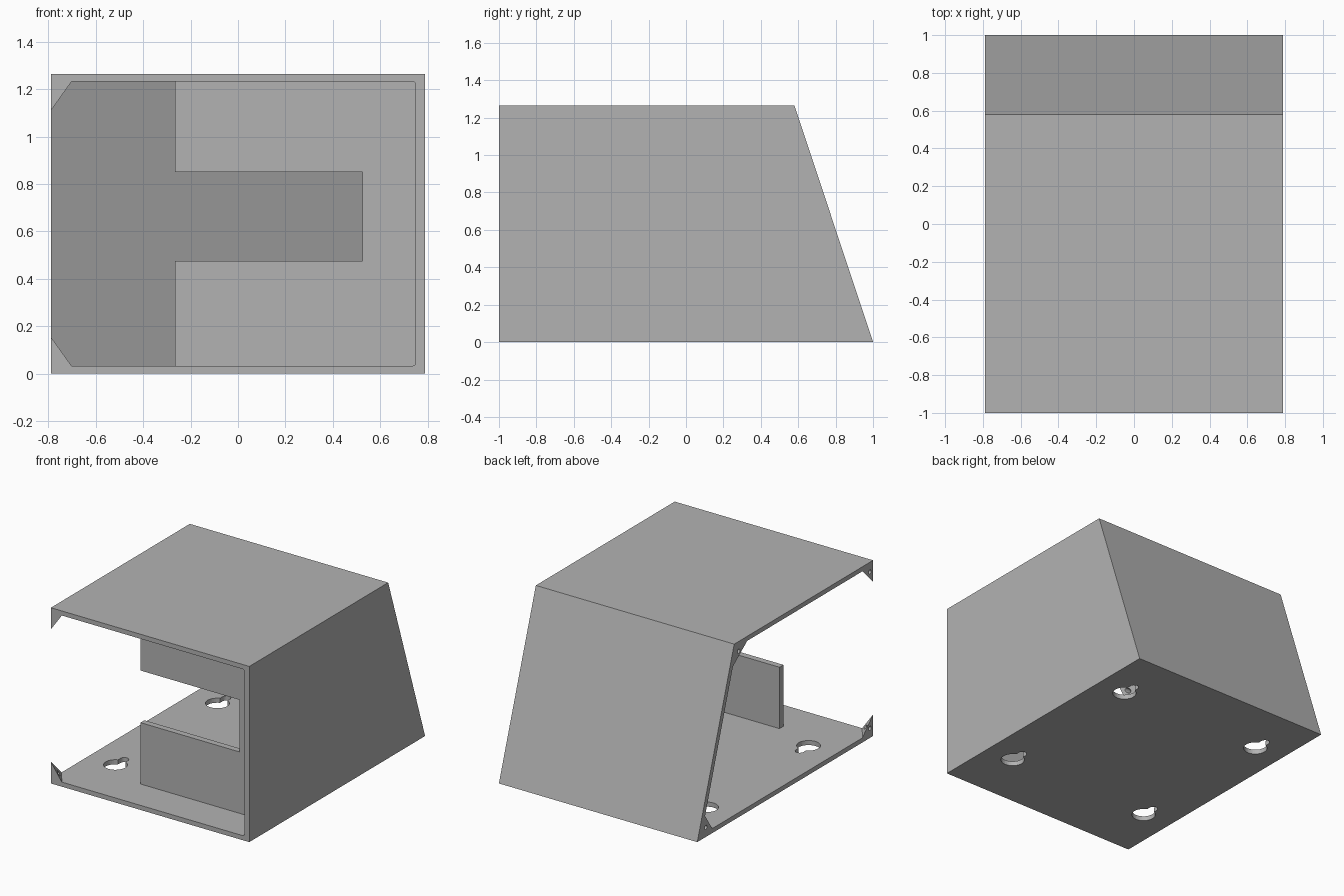
import bpy, bmesh, math
from mathutils import Vector

cube = bpy.data.objects.get("Cube")
if cube:
    bpy.data.objects.remove(cube, do_unlink=True)

W, H, T = 0.79, 1.265, 0.033          # half width, height, sheet thickness
SLOPE = 0.42 / H                      # lean of the back wall

grey = bpy.data.materials.new("plain_grey")
grey.use_nodes = True
colour = (0.45, 0.45, 0.45, 1)
grey.diffuse_color = colour
grey.node_tree.nodes["Principled BSDF"].inputs["Base Color"].default_value = colour


def make_object(name, bm):
    bmesh.ops.recalc_face_normals(bm, faces=bm.faces)
    mesh = bpy.data.meshes.new(name)
    bm.to_mesh(mesh)
    bm.free()
    mesh.materials.append(grey)
    obj = bpy.data.objects.new(name, mesh)
    bpy.context.collection.objects.link(obj)
    return obj


def prism(name, points, offset, bevel_x=None):
    """Extrude a closed outline; optionally round the edges lying at one x."""
    bm = bmesh.new()
    face = bm.faces.new([bm.verts.new(p) for p in points])
    geom = bmesh.ops.extrude_face_region(bm, geom=[face])["geom"]
    moved = [g for g in geom if isinstance(g, bmesh.types.BMVert)]
    bmesh.ops.translate(bm, verts=moved, vec=Vector(offset))
    if bevel_x is not None:
        edges = [e for e in bm.edges if all(abs(v.co.x - bevel_x) < 1e-4 for v in e.verts)]
        bmesh.ops.bevel(bm, geom=edges, offset=0.012, segments=3, profile=0.5, affect='EDGES')
    return make_object(name, bm)


def cut(target, cutter):
    mod = target.modifiers.new("cut", 'BOOLEAN')
    mod.operation, mod.solver, mod.object = 'DIFFERENCE', 'EXACT', cutter
    bpy.context.view_layer.objects.active = target
    bpy.ops.object.modifier_apply(modifier=mod.name)
    bpy.data.objects.remove(cutter, do_unlink=True)


def back_inner(z):
    return 1 - 0.037 - SLOPE * z


# Housing: sloped-back block hollowed from the front and the right side
outline = [(-1, 0), (1, 0), (1 - SLOPE * H, H), (-1, H)]
housing = prism("housing", [(-W, y, z) for y, z in outline], (2 * W, 0, 0))
low, high = T, H - T
hollow = [(-1.2, low), (back_inner(low), low), (back_inner(high), high), (-1.2, high)]
cut(housing, prism("hollow_cutter", [(-1, y, z) for y, z in hollow], (1.75, 0, 0), 0.75))


# Keyhole mounting slots in the floor
def keyhole(cx, cy, big=0.078, small=0.03, reach=0.1):
    a = math.asin(small / big)
    start, sweep = math.pi / 2 + a, 2 * math.pi - 2 * a
    pts = [(cx + big * math.cos(start + sweep * i / 32),
            cy + big * math.sin(start + sweep * i / 32), -0.1) for i in range(33)]
    pts += [(cx + small * math.cos(math.pi * i / 12),
             cy + reach + small * math.sin(math.pi * i / 12), -0.1) for i in range(13)]
    return prism("keyhole_cutter", pts, (0, 0, 0.2))


for kx in (-0.57, 0.57):
    for ky in (-0.58, 0.58):
        cut(housing, keyhole(kx, ky))

# Inner panel with a slot open to the right side
panel = [(-0.265, low), (0.75, low), (0.75, high), (-0.265, high),
         (-0.265, 0.85), (0.525, 0.85), (0.525, 0.475), (-0.265, 0.475)]
prism("inner_panel", [(x, -0.73, z) for x, z in panel], (0, 0.045, 0))


# Corner gussets: tapered blocks with a screw hole
def gusset(name, y, z, ydir, zdir, lean):
    leg = 0.122
    corner = Vector((-W, y, z))
    along = corner + Vector((0, ydir * leg, 0))
    up = corner + Vector((0, -lean * zdir * leg, zdir * leg))
    tip = corner + Vector((0.087, 0, 0))
    bm = bmesh.new()
    v = [bm.verts.new(p) for p in (corner, along, up, tip)]
    for tri in ((0, 1, 2), (0, 1, 3), (1, 2, 3), (0, 2, 3)):
        bm.faces.new([v[i] for i in tri])
    block = make_object(name, bm)
    centre = corner + (along - corner) * 0.3 + (up - corner) * 0.3
    ring = [(-W - 0.1, centre.y + 0.015 * math.cos(math.tau * i / 20),
             centre.z + 0.015 * math.sin(math.tau * i / 20)) for i in range(20)]
    cut(block, prism("screw_hole_cutter", ring, (0.3, 0, 0)))


for level, z, zdir in (("lower", low, 1), ("upper", high, -1)):
    gusset("front_" + level + "_gusset", -1, z, 1, zdir, 0)
    gusset("back_" + level + "_gusset", back_inner(z), z, -1, zdir, SLOPE)
